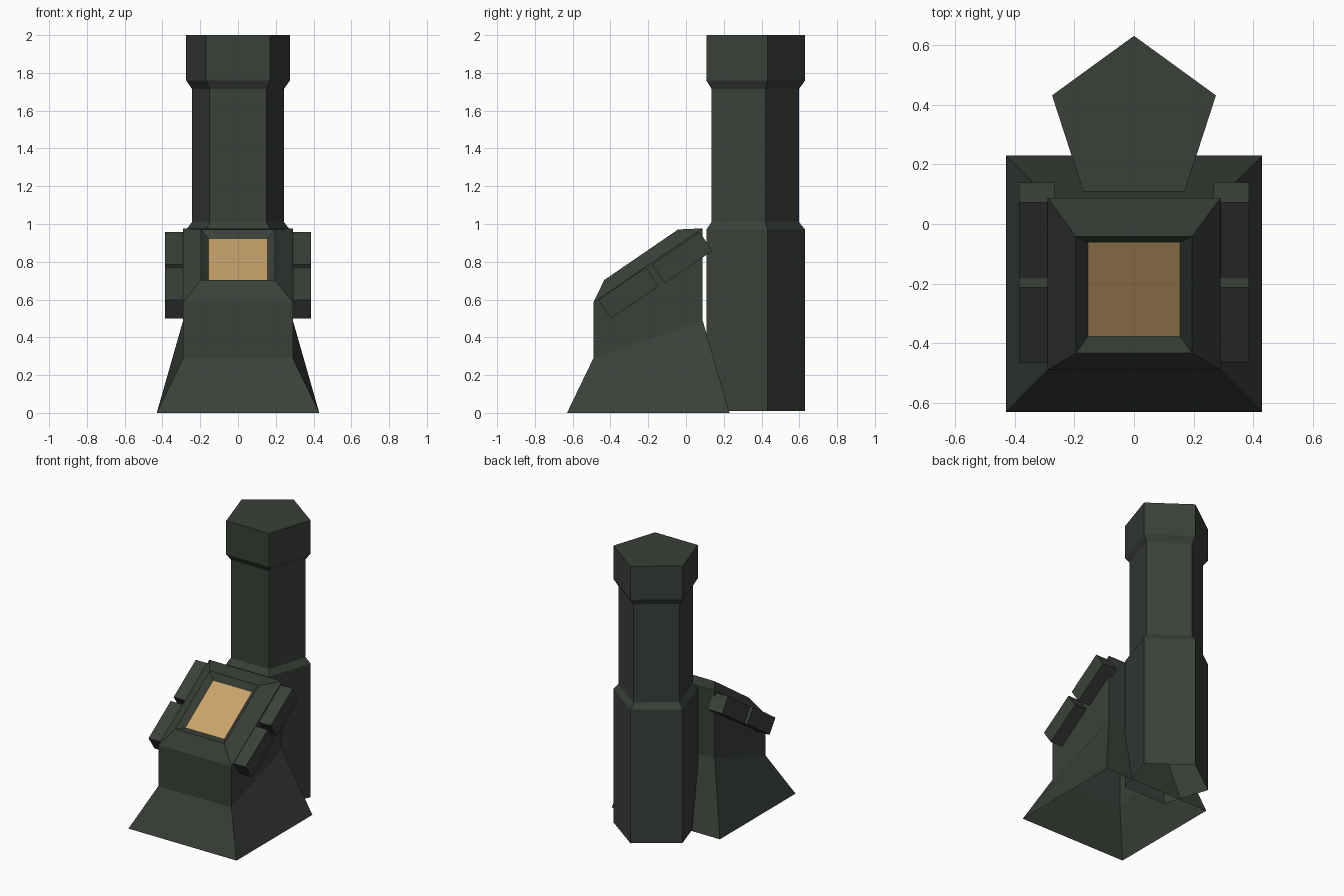
import bpy, bmesh, math

if "Cube" in bpy.data.objects:
    bpy.data.objects.remove(bpy.data.objects["Cube"])


def material(name, rgb):
    m = bpy.data.materials.new(name)
    m.diffuse_color = (*rgb, 1)
    m.use_nodes = True
    m.node_tree.nodes["Principled BSDF"].inputs["Base Color"].default_value = m.diffuse_color
    return m


GREEN = material("dark_green_metal", (0.042, 0.051, 0.041))
TAN = material("tan_screen", (0.578, 0.366, 0.147))


def loft(name, rings, mats, cap_bottom=False, cap_mat=0):
    """Skin counter-clockwise rings from bottom to top and cap the top."""
    bm = bmesh.new()
    loops = [[bm.verts.new(p) for p in ring] for ring in rings]
    n = len(loops[0])
    for a, b in zip(loops, loops[1:]):
        for i in range(n):
            j = (i + 1) % n
            bm.faces.new((a[i], a[j], b[j], b[i]))
    bm.faces.new(loops[-1]).material_index = cap_mat
    if cap_bottom:
        bm.faces.new(loops[0][::-1])
    me = bpy.data.meshes.new(name)
    bm.to_mesh(me)
    bm.free()
    for m in mats:
        me.materials.append(m)
    ob = bpy.data.objects.new(name, me)
    bpy.context.collection.objects.link(ob)
    return ob


def pentagon(r, z, cy=0.342):
    return [(r * math.cos(a), cy + r * math.sin(a), z)
            for a in (math.radians(90 + 72 * i) for i in range(5))]


def rect(hw, y0, z0, y1, z1):
    """Rectangle ring whose front and back edges have their own heights."""
    return [(-hw, y0, z0), (hw, y0, z0), (hw, y1, z1), (-hw, y1, z1)]


# Five-sided column, open underneath
WIDE, SLIM = 0.289, 0.256
loft("column", [pentagon(r, z) for r, z in (
    (WIDE, 0.01), (WIDE, 0.97), (SLIM, 1.01),
    (SLIM, 1.715), (WIDE, 1.76), (WIDE, 2.0))], [GREEN])

# Flared console with sloped top and recessed screen, open underneath
loft("console", [
    rect(0.43, -0.63, 0.0, 0.23, 0.0),
    rect(0.29, -0.49, 0.29, 0.088, 0.49),
    rect(0.29, -0.49, 0.585, 0.088, 0.977),
    rect(0.195, -0.433, 0.703, -0.042, 0.971),
    rect(0.155, -0.377, 0.702, -0.062, 0.92),
], [GREEN, TAN], cap_mat=1)

# Two tilted pads on each side of the console
DY, DZ = 0.068, -0.099          # pad thickness, square to the slope
for side, s in (("left", -1), ("right", 1)):
    for label, y, z in (("lower", -0.465, 0.598), ("upper", -0.18, 0.785)):
        y1, z1 = y + 0.252, z + 0.172
        top = rect(0.06, y, z, y1, z1)
        bottom = rect(0.06, y + DY, z + DZ, y1 + DY, z1 + DZ)
        pad = loft(f"{side}_{label}_pad", [bottom, top], [GREEN], cap_bottom=True)
        pad.location.x = s * 0.326
